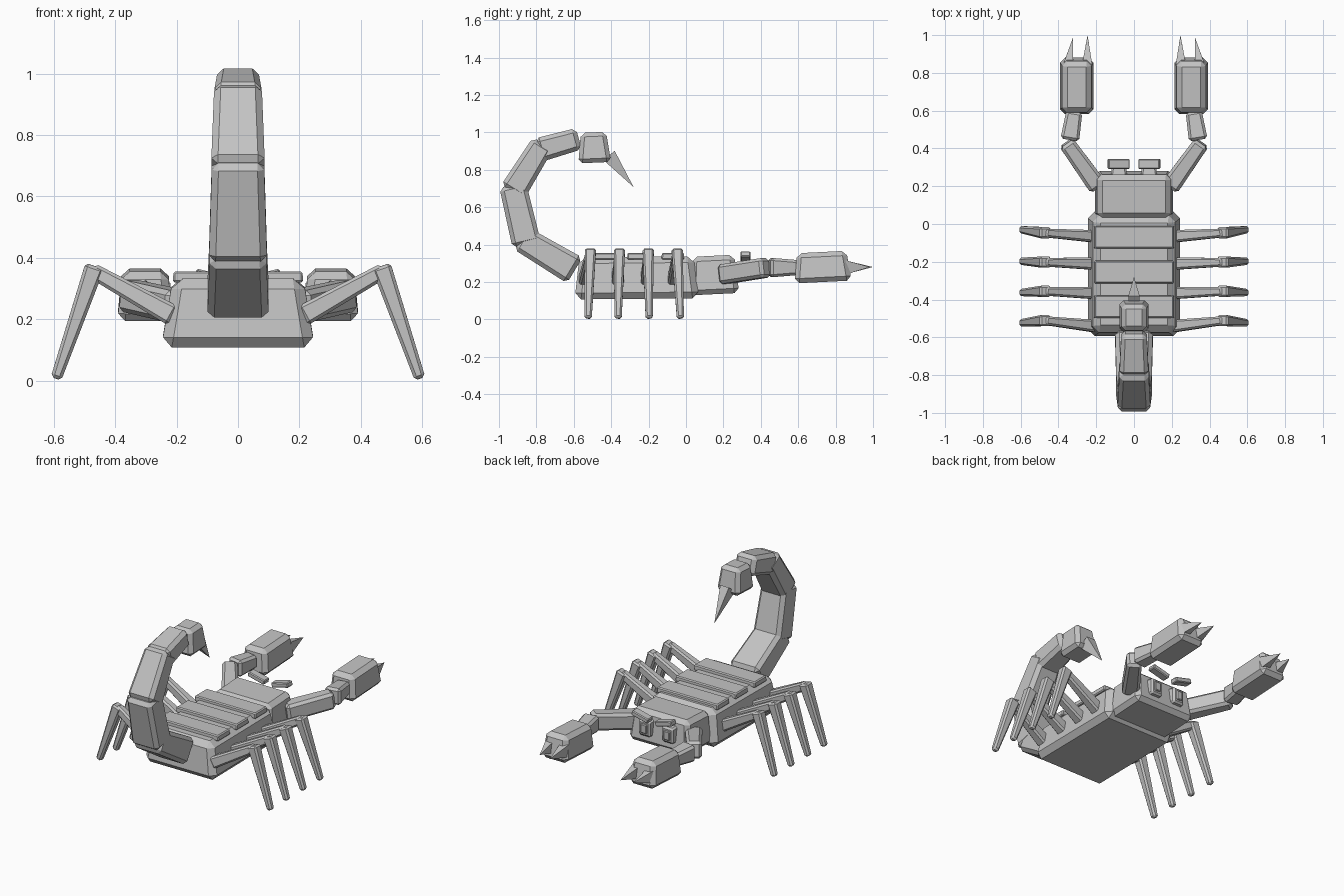
import bpy
import bmesh
from mathutils import Vector

grey = bpy.data.materials.new("stone_grey")
grey.diffuse_color = (0.55, 0.55, 0.55, 1)


def block(name, p0, p1, size0, size1, side, bevel=0.0, mirror=False):
    """Tapered box from p0 to p1; sizes are (along side, across side)."""
    p0, p1 = Vector(p0), Vector(p1)
    axis = (p1 - p0).normalized()
    side = Vector(side)
    side = (side - axis * side.dot(axis)).normalized()
    up = axis.cross(side)
    bm = bmesh.new()
    rings = []
    for p, (w, h) in ((p0, size0), (p1, size1)):
        if w == 0:
            rings.append([bm.verts.new(p)])
        else:
            rings.append([bm.verts.new(p + side * (w / 2 * a) + up * (h / 2 * b))
                          for a, b in ((-1, -1), (1, -1), (1, 1), (-1, 1))])
    base, end = rings
    bm.faces.new(base)
    for i in range(4):
        j = (i + 1) % 4
        if len(end) == 1:
            bm.faces.new((base[i], base[j], end[0]))
        else:
            bm.faces.new((base[i], base[j], end[j], end[i]))
    if len(end) == 4:
        bm.faces.new(end)
    bmesh.ops.recalc_face_normals(bm, faces=bm.faces)
    mesh = bpy.data.meshes.new(name)
    bm.to_mesh(mesh)
    bm.free()
    mesh.materials.append(grey)
    obj = bpy.data.objects.new(name, mesh)
    bpy.context.collection.objects.link(obj)
    if bevel:
        mod = obj.modifiers.new("chamfer", 'BEVEL')
        mod.width = bevel
        mod.segments = 1
        mod.limit_method = 'NONE'
    if mirror:
        obj.modifiers.new("mirror", 'MIRROR')
    return obj


X, Y = (1, 0, 0), (0, 1, 0)

# Body, back plates and head
block("body", (0, -0.263, 0.11), (0, -0.265, 0.335), (0.50, 0.665), (0.425, 0.61), X, 0.034)
for i in range(3):
    y = -0.07 - 0.184 * i
    block(f"back_plate_{i + 1}", (0, y, 0.32), (0, y, 0.356), (0.425, 0.122), (0.42, 0.118), X, 0.006)
block("head", (0, 0.155, 0.135), (0, 0.145, 0.34), (0.42, 0.26), (0.385, 0.225), X, 0.026)

# Eyes and slanted brows
block("eye", (0.08, 0.25, 0.25), (0.08, 0.302, 0.25), (0.09, 0.11), (0.075, 0.095), X, 0.01, True)
block("eye_center", (0.08, 0.29, 0.25), (0.08, 0.31, 0.25), (0.045, 0.06), (0.04, 0.055), X, 0.004, True)
block("brow", (0.025, 0.318, 0.322), (0.138, 0.318, 0.35), (0.052, 0.03), (0.052, 0.03), Y, 0.005, True)

# Four pairs of legs: y at hip, knee and foot
for i, (hip, knee, foot) in enumerate(((-0.065, -0.047, -0.03), (-0.21, -0.202, -0.197),
                                       (-0.365, -0.356, -0.363), (-0.54, -0.511, -0.523))):
    block(f"upper_leg_{i + 1}", (0.21, hip, 0.21), (0.475, knee, 0.358),
          (0.065, 0.07), (0.045, 0.05), Y, 0.01, True)
    block(f"lower_leg_{i + 1}", (0.467, knee, 0.372), (0.593, foot, 0.006),
          (0.06, 0.064), (0.038, 0.036), Y, 0.01, True)

# Arms with pincers
block("upper_arm", (0.19, 0.195, 0.24), (0.358, 0.43, 0.277), (0.10, 0.105), (0.085, 0.105),
      (1, -0.71, 0), 0.016, True)
block("forearm", (0.34, 0.445, 0.277), (0.316, 0.595, 0.277), (0.10, 0.105), (0.085, 0.08),
      X, 0.014, True)
block("claw_palm", (0.303, 0.733, 0.2), (0.303, 0.725, 0.36), (0.18, 0.305), (0.15, 0.265),
      X, 0.025, True)
block("outer_pincer", (0.348, 0.84, 0.278), (0.324, 0.985, 0.28), (0.055, 0.08), (0, 0), X, 0, True)
block("inner_pincer", (0.248, 0.84, 0.278), (0.246, 1.0, 0.28), (0.055, 0.08), (0, 0), X, 0, True)

# Curled tail: start (y, z), end (y, z), start and end size
tail = (((-0.595, 0.262), (-0.885, 0.435), (0.20, 0.16), (0.185, 0.14)),
        ((-0.852, 0.40), (-0.927, 0.72), (0.19, 0.155), (0.17, 0.145)),
        ((-0.927, 0.68), (-0.765, 0.94), (0.175, 0.145), (0.155, 0.125)),
        ((-0.79, 0.905), (-0.573, 0.966), (0.155, 0.13), (0.135, 0.118)))
for i, (a, b, s0, s1) in enumerate(tail):
    block(f"tail_segment_{i + 1}", (0, *a), (0, *b), s0, s1, X, 0.022)
block("tail_bulb", (0, -0.488, 0.838), (0, -0.495, 1.0), (0.16, 0.175), (0.13, 0.135), X, 0.022)
block("stinger", (0, -0.412, 0.877), (0, -0.28, 0.707), (0.06, 0.078), (0, 0), X)
